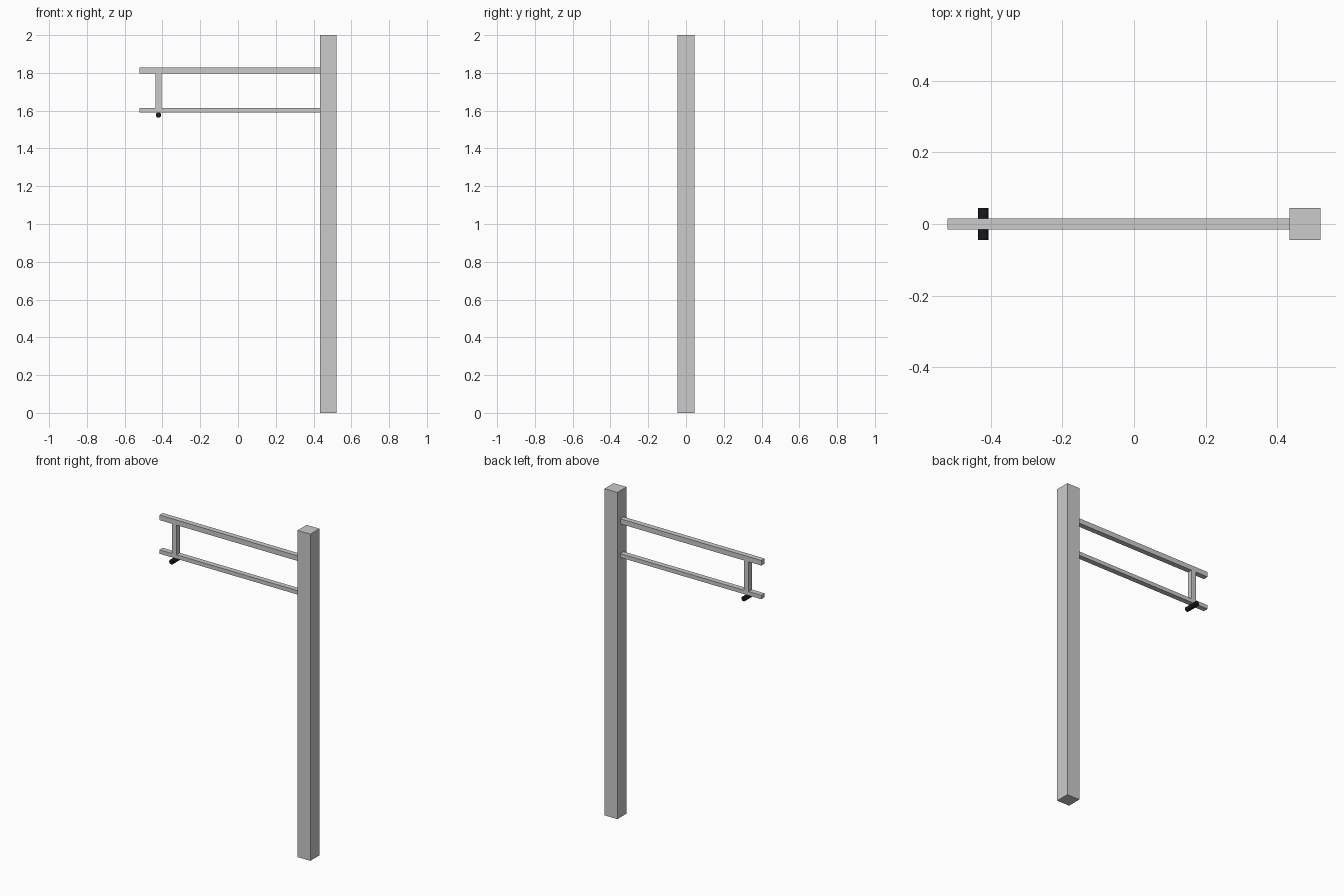
import bpy, math

if "Cube" in bpy.data.objects:
    bpy.data.objects.remove(bpy.data.objects["Cube"])

def box(name, x0, x1, y, z0, z1):
    # axis-aligned box, centred on y = 0 with half depth y
    bpy.ops.mesh.primitive_cube_add(size=1, location=((x0 + x1) / 2, 0, (z0 + z1) / 2))
    o = bpy.context.object
    o.name = name
    o.scale = (x1 - x0, 2 * y, z1 - z0)
    bpy.ops.object.transform_apply(location=False, rotation=False, scale=True)
    return o

# post and the two arms reaching out to the left
box("post", 0.434, 0.521, 0.044, 0, 2)
box("upper_arm", -0.521, 0.434, 0.016, 1.797, 1.828)
box("lower_arm", -0.521, 0.434, 0.016, 1.591, 1.615)

# short strut between the arms
box("strut", -0.436, -0.405, 0.016, 1.615, 1.797)

# black round peg under the lower arm
bpy.ops.mesh.primitive_cylinder_add(vertices=16, radius=0.0145, depth=0.088,
                                    location=(-0.421, 0, 1.577),
                                    rotation=(math.pi / 2, 0, 0))
peg = bpy.context.object
peg.name = "peg"
bpy.ops.object.shade_smooth_by_angle()
black = bpy.data.materials.new("black")
black.diffuse_color = (0.01, 0.01, 0.012, 1)
black.use_nodes = True
black.node_tree.nodes["Principled BSDF"].inputs["Base Color"].default_value = black.diffuse_color
peg.data.materials.append(black)
